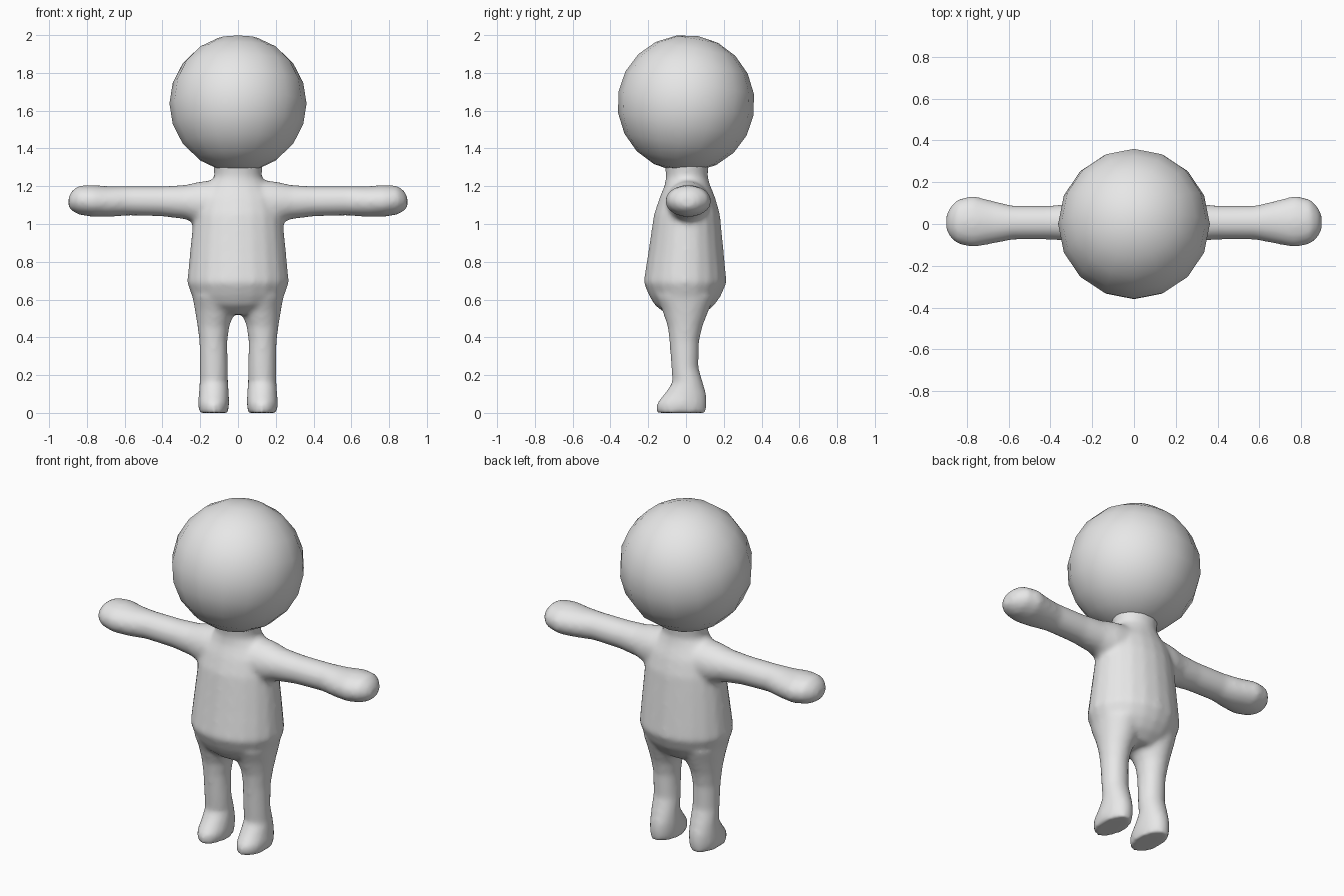
import bpy, bmesh
from math import sin, cos, pi, radians
from mathutils import Vector, Matrix

default = bpy.data.objects.get("Cube")
if default:
    bpy.data.objects.remove(default)

grey = bpy.data.materials.new("plain_grey")
grey.use_nodes = True
grey.diffuse_color = (0.8, 0.8, 0.8, 1)
grey.node_tree.nodes["Principled BSDF"].inputs["Base Color"].default_value = (0.8, 0.8, 0.8, 1)


def loft(bm, sections, place, sides=20):
    """Closed tube of ellipses; each section is (t, u_min, u_max, v_min, v_max)."""
    rings = []
    for t, u0, u1, v0, v1 in sections:
        ring = []
        for i in range(sides):
            a = 2 * pi * i / sides
            u = (u0 + u1) / 2 + (u1 - u0) / 2 * cos(a)
            v = (v0 + v1) / 2 + (v1 - v0) / 2 * sin(a)
            ring.append(bm.verts.new(place(t, u, v)))
        rings.append(ring)
    for low, high in zip(rings, rings[1:]):
        for i in range(sides):
            j = (i + 1) % sides
            bm.faces.new((low[i], low[j], high[j], high[i]))
    bm.faces.new(rings[0][::-1])
    bm.faces.new(rings[-1])


def make_object(name, bm):
    bmesh.ops.recalc_face_normals(bm, faces=bm.faces[:])
    mesh = bpy.data.meshes.new(name)
    bm.to_mesh(mesh)
    bm.free()
    mesh.materials.append(grey)
    for p in mesh.polygons:
        p.use_smooth = True
    obj = bpy.data.objects.new(name, mesh)
    bpy.context.collection.objects.link(obj)
    return obj


# Torso and neck: z, x range, y range
torso = [
    (0.52, -.13, .13, -.10, .09),
    (0.57, -.21, .21, -.165, .15),
    (0.62, -.245, .245, -.195, .185),
    (0.69, -.27, .27, -.225, .215),
    (0.85, -.255, .255, -.20, .20),
    (1.05, -.235, .235, -.17, .18),
    (1.14, -.215, .215, -.14, .155),
    (1.20, -.165, .165, -.115, .13),
    (1.25, -.125, .125, -.105, .115),
    (1.36, -.135, .135, -.12, .125),
]
# Leg and foot, left side: z, x range, y range
leg = [
    (0.0, .052, .207, -.155, .105),
    (0.05, .046, .212, -.157, .112),
    (0.10, .048, .208, -.115, .108),
    (0.16, .052, .204, -.072, .090),
    (0.24, .054, .202, -.078, .066),
    (0.38, .056, .205, -.088, .070),
    (0.46, .045, .215, -.098, .088),
    (0.54, .015, .228, -.125, .120),
    (0.62, .015, .242, -.16, .15),
]
# Arm and hand, left side: x, y range, z range
arm = [
    (0.10, -.11, .13, .99, 1.235),
    (0.20, -.10, .12, .995, 1.225),
    (0.28, -.085, .10, 1.025, 1.207),
    (0.40, -.075, .088, 1.04, 1.20),
    (0.58, -.075, .088, 1.045, 1.20),
    (0.68, -.095, .112, 1.037, 1.20),
    (0.77, -.112, .136, 1.037, 1.207),
    (0.845, -.095, .118, 1.05, 1.203),
    (0.88, -.062, .08, 1.07, 1.175),
    (0.897, -.03, .045, 1.09, 1.145),
]

# Body: overlapping limbs fused into one continuous skin
bm = bmesh.new()
loft(bm, torso, lambda t, u, v: (u, v, t))
for side in (1, -1):
    loft(bm, leg, lambda t, u, v: (side * u, v, t))
    loft(bm, arm, lambda t, u, v: (side * t, u, v))
body = make_object("body", bm)
fuse = body.modifiers.new("fuse_limbs", 'REMESH')
fuse.mode = 'VOXEL'
fuse.voxel_size = 0.014
fuse.use_smooth_shade = True
soften = body.modifiers.new("soften_joins", 'SMOOTH')
soften.factor = 0.5
soften.iterations = 8

# Head: faceted ball tipped slightly backwards
bm = bmesh.new()
bmesh.ops.create_uvsphere(bm, u_segments=16, v_segments=10, radius=0.363)
bmesh.ops.transform(bm, matrix=Matrix.Rotation(radians(-10), 4, 'X'), verts=bm.verts[:])
bmesh.ops.translate(bm, vec=Vector((0, 0, 1.638)), verts=bm.verts[:])
make_object("head", bm)
